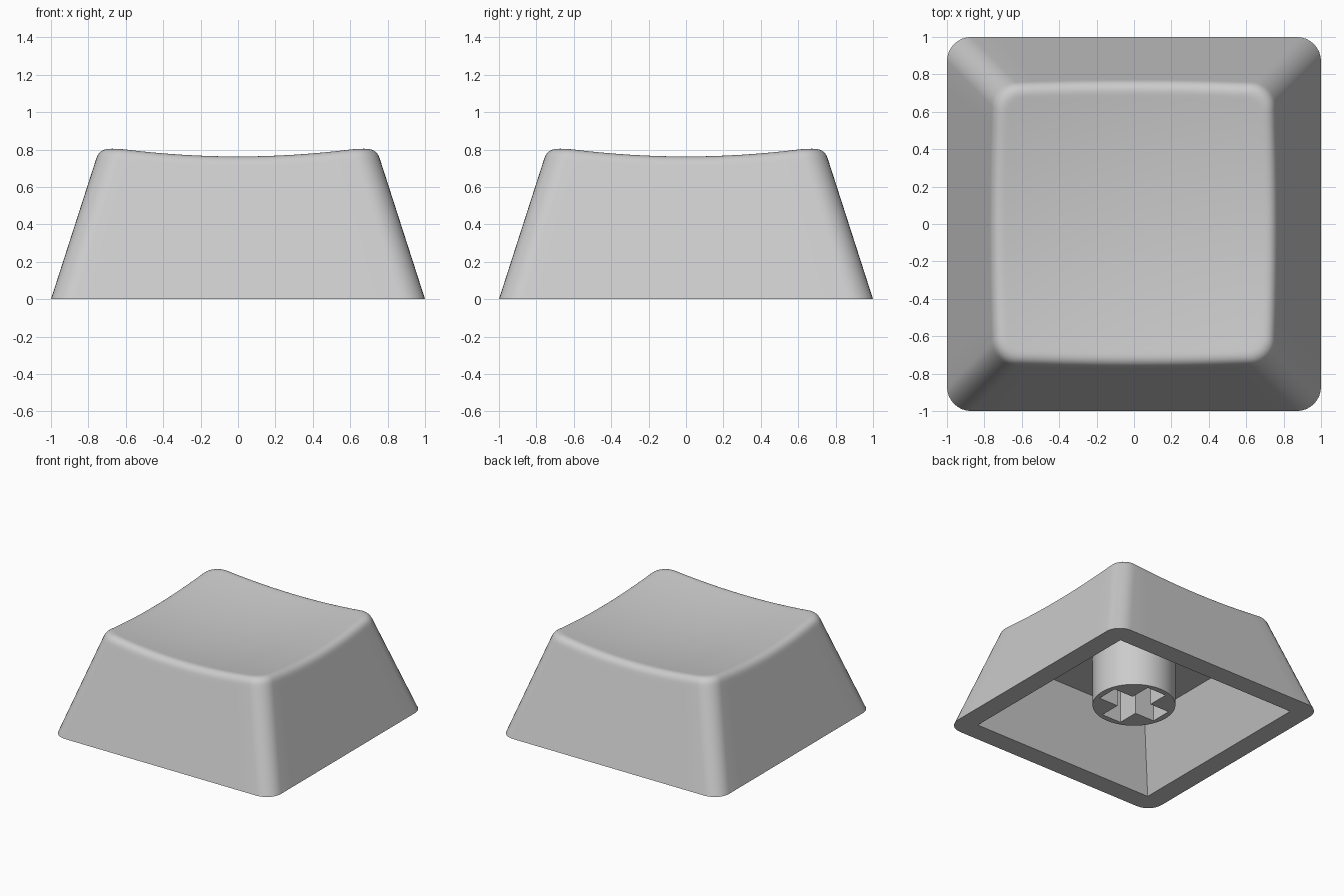
import bpy, bmesh, math
from mathutils import Vector

if "Cube" in bpy.data.objects:
    bpy.data.objects.remove(bpy.data.objects["Cube"])

TAPER = 0.322          # wall lean per unit of height
SIDE, CORNER = 12, 8   # divisions per side and per rounded corner
FILLET = 0.06          # tangent length of the rounded top edge

plastic = bpy.data.materials.new("grey plastic")
plastic.diffuse_color = (0.6, 0.6, 0.6, 1)
plastic.use_nodes = True
plastic.node_tree.nodes["Principled BSDF"].inputs["Base Color"].default_value = plastic.diffuse_color


def dish(x, y):
    return 0.71 + 0.108 * (x * x + y * y)


def plan(i, half, radius):
    """Point i of a rounded square outline."""
    per = SIDE + CORNER
    quarter, k = divmod(i, per)
    flat = half - radius
    if k < SIDE:
        p = Vector((half, -flat + 2 * flat * k / SIDE))
    else:
        a = math.pi / 2 * (k - SIDE) / CORNER
        p = Vector((flat + radius * math.cos(a), flat + radius * math.sin(a)))
    for _ in range(quarter):
        p = Vector((-p.y, p.x))
    return p


COUNT = 4 * (SIDE + CORNER)


def wall(i, z):
    p = plan(i, 1 - TAPER * z, 0.13)
    return Vector((p.x, p.y, z))


def column(i):
    """Outer section at outline point i, from the base to near the middle."""
    z = 0.78
    for _ in range(8):
        z = dish(*wall(i, z).xy)
    edge = wall(i, z)
    low = wall(i, z - FILLET * 0.95)
    t = plan(i, 1 - TAPER * z - FILLET, 0.085)
    top = Vector((t.x, t.y, dish(t.x, t.y)))
    pts = [wall(i, 0), wall(i, low.z - 0.02)]
    for s in range(9):
        u = s / 8
        pts.append((1 - u) ** 2 * low + 2 * u * (1 - u) * edge + u * u * top)
    for f in (0.97, 0.9, 0.8, 0.68, 0.55, 0.4, 0.25, 0.1):
        x, y = top.x * f, top.y * f
        pts.append(Vector((x, y, dish(x, y))))
    return pts


def finish(name, bm):
    bmesh.ops.remove_doubles(bm, verts=bm.verts, dist=1e-5)
    bmesh.ops.recalc_face_normals(bm, faces=bm.faces)
    mesh = bpy.data.meshes.new(name)
    bm.to_mesh(mesh)
    bm.free()
    mesh.materials.append(plastic)
    ob = bpy.data.objects.new(name, mesh)
    bpy.context.collection.objects.link(ob)
    return ob


def smooth(ob):
    bpy.ops.object.select_all(action='DESELECT')
    ob.select_set(True)
    bpy.context.view_layer.objects.active = ob
    bpy.ops.object.shade_smooth_by_angle(angle=math.radians(30))


# Cap shell: square cavity, flat rim, leaning walls, rounded edge, dished top
bm = bmesh.new()
columns = []
for i in range(COUNT):
    inner = []
    for half, z in ((0.645, 0.53), (0.835, 0.0)):
        p = plan(i, half, 0)
        inner.append(Vector((p.x, p.y, z)))
    columns.append([bm.verts.new(p) for p in inner + column(i)])
for i in range(COUNT):
    a, b = columns[i], columns[(i + 1) % COUNT]
    for j in range(len(a) - 1):
        if j < 2 and (a[j].co - b[j].co).length < 1e-6:
            if j == 1:
                bm.faces.new((a[1], b[2], a[2]))   # rim fan at a corner
            continue
        bm.faces.new((a[j], b[j], b[j + 1], a[j + 1]))
middle = bm.verts.new((0, 0, dish(0, 0)))
for i in range(COUNT):
    bm.faces.new((columns[i][-1], columns[(i + 1) % COUNT][-1], middle))
bmesh.ops.remove_doubles(bm, verts=bm.verts, dist=1e-5)
ceiling = [e for e in bm.edges if e.is_boundary]
bmesh.ops.contextual_create(bm, geom=ceiling)
smooth(finish("cap_shell", bm))


def prism(name, outline, z0, z1):
    bm = bmesh.new()
    face = bm.faces.new([bm.verts.new((x, y, z0)) for x, y in outline])
    new = bmesh.ops.extrude_face_region(bm, geom=[face])["geom"]
    verts = [v for v in new if isinstance(v, bmesh.types.BMVert)]
    bmesh.ops.translate(bm, verts=verts, vec=(0, 0, z1 - z0))
    return finish(name, bm)


# Round stem under the cap with a cross-shaped socket
N = 64
circle = [(0.312 * math.cos(2 * math.pi * i / N), 0.312 * math.sin(2 * math.pi * i / N)) for i in range(N)]
stem = prism("stem", circle, 0.115, 0.54)
L, W = 0.265, 0.088
cross = []
for q in range(4):
    c, s = round(math.cos(q * math.pi / 2)), round(math.sin(q * math.pi / 2))
    cross += [(x * c - y * s, x * s + y * c) for x, y in ((L, -W), (L, W), (W, W))]
cutter = prism("socket_cutter", cross, 0.0, 0.52)
cutter.hide_render = True
cut = stem.modifiers.new("socket", 'BOOLEAN')
cut.operation = 'DIFFERENCE'
cut.solver = 'EXACT'
cut.object = cutter
bpy.context.view_layer.objects.active = stem
bpy.ops.object.modifier_apply(modifier=cut.name)
bpy.data.objects.remove(cutter)
smooth(stem)
